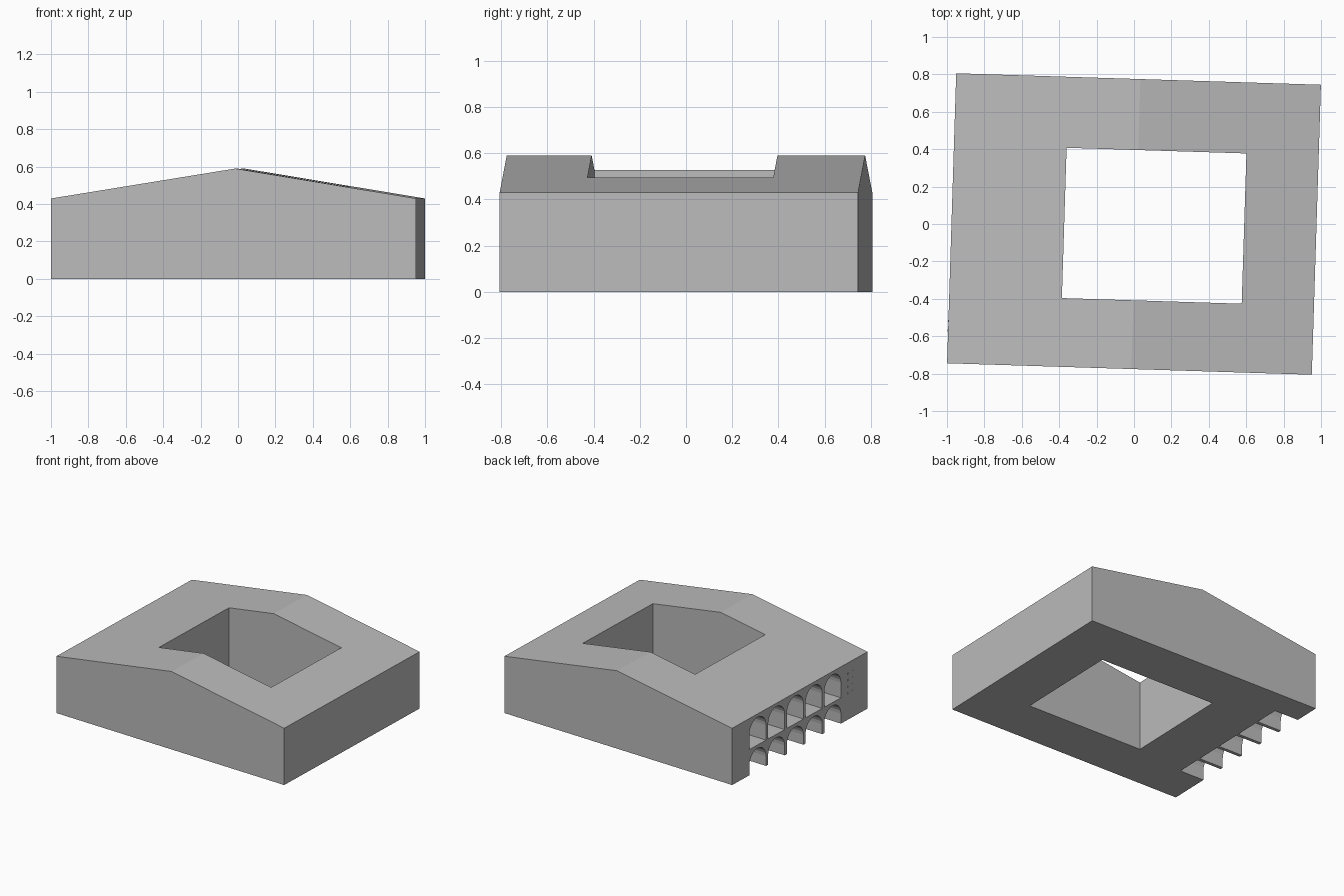
import bpy, bmesh, math
from mathutils import Matrix

if "Cube" in bpy.data.objects:
    bpy.data.objects.remove(bpy.data.objects["Cube"], do_unlink=True)

HALF_X, HALF_Y = 0.9755, 0.7755
EAVE, RIDGE = 0.43, 0.59
TURN = Matrix.Rotation(math.radians(-1.8), 4, 'Z')

grey = bpy.data.materials.new("plain_grey")
grey.use_nodes = True
grey.diffuse_color = (0.5, 0.5, 0.5, 1)
grey.node_tree.nodes["Principled BSDF"].inputs["Base Color"].default_value = (0.5, 0.5, 0.5, 1)


def prism(name, points, depth):
    """Solid made by pushing a closed outline of 3D points along a vector."""
    bm = bmesh.new()
    face = bm.faces.new([bm.verts.new(p) for p in points])
    side = bmesh.ops.extrude_face_region(bm, geom=[face])["geom"]
    bmesh.ops.translate(bm, vec=depth, verts=[v for v in side if isinstance(v, bmesh.types.BMVert)])
    bmesh.ops.recalc_face_normals(bm, faces=bm.faces)
    mesh = bpy.data.meshes.new(name)
    bm.to_mesh(mesh)
    bm.free()
    mesh.materials.append(grey)
    obj = bpy.data.objects.new(name, mesh)
    bpy.context.collection.objects.link(obj)
    obj.matrix_world = TURN
    return obj


def arch(name, y, bottom, spring, radius=0.095, steps=12):
    """Round-headed cutter reaching into the left-hand eave wall."""
    outline = [(y + radius, bottom), (y + radius, spring)]
    for i in range(1, steps):
        a = math.pi * i / steps
        outline.append((y + radius * math.cos(a), spring + radius * math.sin(a)))
    outline += [(y - radius, spring), (y - radius, bottom)]
    x = -HALF_X - 0.1
    return prism(name, [(x, py, pz) for py, pz in outline], (0.3, 0, 0))


# Gabled block
gable = [(-HALF_X, 0), (HALF_X, 0), (HALF_X, EAVE), (0.01, RIDGE), (-HALF_X, EAVE)]
building = prism("building", [(x, -HALF_Y, z) for x, z in gable], (0, 2 * HALF_Y, 0))

# Open courtyard and two storeys of arches
cx, cy, hx, hy = 0.108, -0.006, 0.481, 0.402
cutters = [prism("courtyard_cutter",
                 [(cx + sx * hx, cy + sy * hy, -0.2) for sx, sy in ((-1, -1), (1, -1), (1, 1), (-1, 1))],
                 (0, 0, 1))]
for i in range(5):
    y = -0.375 + 0.2145 * i
    cutters.append(arch("lower_arch_cutter", y, -0.1, 0.075))
    cutters.append(arch("upper_arch_cutter", y, 0.195, 0.31))

for cutter in cutters:
    cutter.hide_render = True
    mod = building.modifiers.new("opening", 'BOOLEAN')
    mod.operation = 'DIFFERENCE'
    mod.solver = 'EXACT'
    mod.object = cutter

# Bake the openings, then drop the cutters
bpy.context.view_layer.update()
evaluated = building.evaluated_get(bpy.context.evaluated_depsgraph_get())
baked = bpy.data.meshes.new_from_object(evaluated)
building.modifiers.clear()
building.data = baked
for cutter in cutters:
    bpy.data.objects.remove(cutter, do_unlink=True)

# Tiny studs beside the arches
for y in (-0.55, -0.6):
    for row in range(4):
        z, r = 0.2 + 0.05 * row, 0.005
        prism("wall_stud", [(-HALF_X - 0.003, y + a * r, z + b * r)
                            for a, b in ((-1, -1), (1, -1), (1, 1), (-1, 1))], (0.006, 0, 0))
